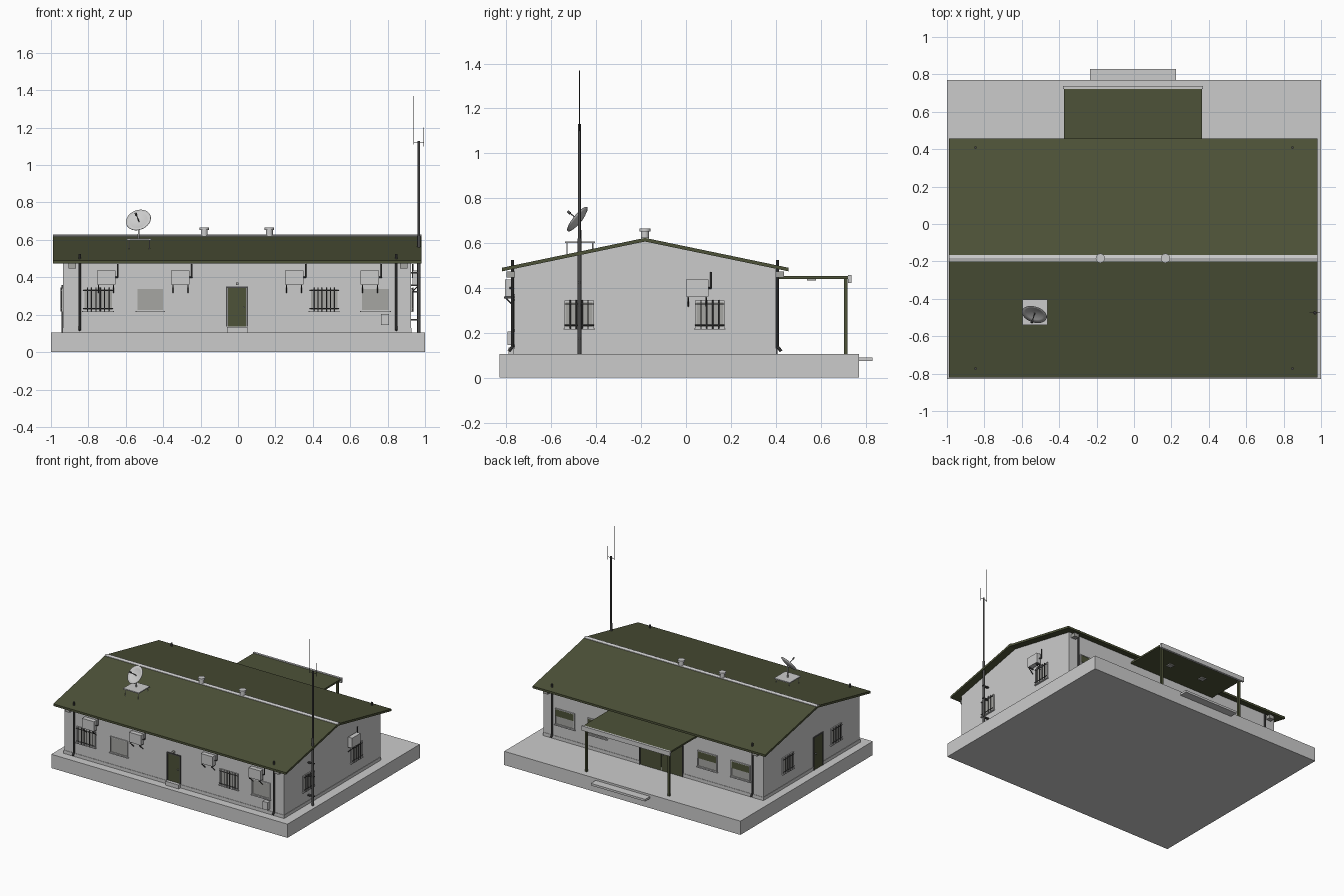
import bpy, bmesh, math
from mathutils import Vector

if "Cube" in bpy.data.objects:
    bpy.data.objects.remove(bpy.data.objects["Cube"])


def material(name, rgb):
    m = bpy.data.materials.new(name)
    m.diffuse_color = (*rgb, 1)
    m.use_nodes = True
    m.node_tree.nodes["Principled BSDF"].inputs["Base Color"].default_value = m.diffuse_color
    return m


GREEN = material("olive_paint", (0.075, 0.085, 0.04))
DARK = material("dark_metal", (0.07, 0.07, 0.07))
LIGHT = material("light_panel", (0.38, 0.38, 0.36))


def finish(name, bm, mat=None, smooth=False):
    bmesh.ops.recalc_face_normals(bm, faces=bm.faces)
    me = bpy.data.meshes.new(name)
    bm.to_mesh(me)
    bm.free()
    ob = bpy.data.objects.new(name, me)
    bpy.context.collection.objects.link(ob)
    if mat:
        me.materials.append(mat)
    if smooth:
        bpy.ops.object.select_all(action='DESELECT')
        ob.select_set(True)
        bpy.context.view_layer.objects.active = ob
        bpy.ops.object.shade_smooth_by_angle(angle=math.radians(40))
    return ob


def box(name, x0, x1, y0, y1, z0, z1, mat=None):
    bm = bmesh.new()
    bmesh.ops.create_cube(bm, size=1)
    for v in bm.verts:
        v.co = ((x0 + x1) / 2 + v.co.x * (x1 - x0),
                (y0 + y1) / 2 + v.co.y * (y1 - y0),
                (z0 + z1) / 2 + v.co.z * (z1 - z0))
    return finish(name, bm, mat)


def rod(name, a, b, r, mat=None, r2=None, seg=12):
    a, b = Vector(a), Vector(b)
    bm = bmesh.new()
    bmesh.ops.create_cone(bm, cap_ends=True, segments=seg, radius1=r,
                          radius2=r if r2 is None else r2, depth=(b - a).length)
    q = (b - a).to_track_quat('Z', 'Y')
    for v in bm.verts:
        v.co = q @ v.co + (a + b) / 2
    return finish(name, bm, mat, True)


def extrude_x(name, profile, x0, x1, mat=None):
    bm = bmesh.new()
    f = bm.faces.new([bm.verts.new((x0, y, z)) for y, z in profile])
    ext = bmesh.ops.extrude_face_region(bm, geom=[f])
    for v in ext["geom"]:
        if isinstance(v, bmesh.types.BMVert):
            v.co.x = x1
    return finish(name, bm, mat)


# Building extents
XL, XR, YF, YB, RIDGE, FLOOR = -0.935, 0.925, -0.765, 0.40, -0.183, 0.105


def on_wall(wall, u, d, z):
    """Point at u along a wall, d outward from it, z up."""
    return {"front": (u, YF - d, z), "back": (u, YB + d, z),
            "left": (XL - d, u, z), "right": (XR + d, u, z)}[wall]


def wall_box(name, wall, u0, u1, z0, z1, d0, d1, mat=None):
    a, b = on_wall(wall, u0, d0, z0), on_wall(wall, u1, d1, z1)
    (x0, x1), (y0, y1), (z0, z1) = [sorted(p) for p in zip(a, b)]
    return box(name, x0, x1, y0, y1, z0, z1, mat)


def wall_rod(name, wall, p, q, r, mat=None):
    return rod(name, on_wall(wall, *p), on_wall(wall, *q), r, mat, seg=8)


def window(wall, u0, u1, bars=0, shutter=False, z0=0.22, z1=0.343):
    n = wall + "_window"
    t = 0.006
    wall_box(n + "_pane", wall, u0, u1, z0, z1, -0.01, 0.003, LIGHT)
    for z in (z0, z1 - t):
        wall_box(n + "_rail", wall, u0, u1, z, z + t, 0, 0.008)
    for u in (u0, u1 - t):
        wall_box(n + "_stile", wall, u, u + t, z0, z1, 0, 0.008)
    wall_box(n + "_sill", wall, u0 - 0.005, u1 + 0.005, z0 - 0.006, z0, 0, 0.012)
    if shutter:
        wall_box(n + "_shutter", wall, u0 + t, u1 - t, 0.285, z1 - t, 0, 0.006, GREEN)
    for i in range(bars):
        u = u0 + (u1 - u0) * (i + 1) / (bars + 1)
        wall_rod(n + "_bar", wall, (u, 0.011, z0 - 0.003), (u, 0.011, z1 + 0.003), 0.0028, DARK)
    if bars:
        for z in (z0 + 0.014, z1 - 0.014):
            wall_rod(n + "_crossbar", wall, (u0, 0.011, z), (u1, 0.011, z), 0.0025, DARK)


def door(wall, u0, u1, z0, z1, leaves=1):
    t = 0.008
    n = wall + "_door"
    w = (u1 - u0) / leaves
    for i in range(leaves):
        wall_box(n + "_leaf", wall, u0 + i * w + 0.001, u0 + (i + 1) * w - 0.001, z0, z1, -0.01, 0.004, GREEN)
    wall_box(n + "_lintel", wall, u0 - t, u1 + t, z1, z1 + t, 0, 0.008, DARK)
    for u in (u0 - t, u1):
        wall_box(n + "_jamb", wall, u, u + t, z0, z1, 0, 0.008, DARK)
    h = u0 + w - 0.014
    wall_rod(n + "_handle", wall, (h, 0.0, (z0 + z1) / 2), (h, 0.014, (z0 + z1) / 2), 0.005, LIGHT)


def air_conditioner(wall, u0, u1):
    n = wall + "_ac"
    wall_box(n + "_unit", wall, u0, u1, 0.362, 0.437, 0.008, 0.042)
    for u in (u0 + 0.01, u1 - 0.01):
        wall_box(n + "_arm", wall, u - 0.003, u + 0.003, 0.354, 0.362, 0, 0.045, DARK)
        wall_rod(n + "_strut", wall, (u, 0.04, 0.356), (u, 0.001, 0.318), 0.003, DARK)
    e = u1 + 0.012
    wall_rod(n + "_pipe", wall, (e, 0.008, 0.4), (e, 0.008, 0.472), 0.004, DARK)
    wall_rod(n + "_hose", wall, (u1, 0.02, 0.4), (e, 0.008, 0.4), 0.004, DARK)


# Ground slab, rear step, walls and plinth
box("slab", -1, 1, -0.83, 0.77, 0, FLOOR)
box("rear_step", -0.235, 0.225, 0.76, 0.83, 0.074, 0.09)
extrude_x("walls", [(YF, FLOOR), (YB, FLOOR), (YB, 0.488), (RIDGE, 0.61), (YF, 0.488)], XL, XR)
box("plinth", XL - 0.003, XR + 0.003, YF - 0.003, YB + 0.003, FLOOR, 0.13)

# Roof sheets, ridge cap and vents
extrude_x("roof", [(-0.82, 0.474), (-0.82, 0.49), (RIDGE, 0.623), (0.457, 0.49), (0.457, 0.474), (RIDGE, 0.607)],
          -0.99, 0.98, GREEN)
extrude_x("ridge_cap", [(-0.2, 0.618), (-0.2, 0.623), (RIDGE, 0.628), (-0.165, 0.623), (-0.165, 0.618)], -0.99, 0.98)
for x in (-0.18, 0.168):
    rod("roof_vent", (x, RIDGE, 0.61), (x, RIDGE, 0.652), 0.018, seg=16)
    rod("roof_vent_cap", (x, RIDGE, 0.652), (x, RIDGE, 0.666), 0.025, seg=16)

# Rear canopy
box("canopy_roof", -0.375, 0.364, 0.395, 0.725, 0.44, 0.453, GREEN)
box("canopy_fascia", -0.38, 0.369, 0.722, 0.738, 0.422, 0.457)
for x in (-0.355, 0.345):
    box("canopy_post", x - 0.008, x + 0.008, 0.703, 0.719, FLOOR, 0.44, GREEN)
for x in (-0.15, 0.14):
    box("canopy_lamp", x - 0.02, x + 0.02, 0.54, 0.58, 0.433, 0.441, LIGHT)

# Windows
for u0, u1, bars in ((-0.828, -0.668, 6), (-0.544, -0.394, 0), (0.383, 0.539, 6), (0.657, 0.812, 0)):
    window("front", u0, u1, bars)
for wall in ("left", "right"):
    window(wall, -0.542, -0.41, 4)
    window(wall, 0.04, 0.172, 4)
for u0, u1 in ((-0.825, -0.664), (-0.545, -0.38), (0.387, 0.55), (0.66, 0.825)):
    window("back", u0, u1, shutter=True)

# Doors
door("front", -0.055, 0.045, 0.137, 0.343)
box("front_door_step", -0.06, 0.05, YF - 0.025, YF, FLOOR, 0.135)
box("front_door_lamp", -0.012, 0.004, YF - 0.02, YF, 0.36, 0.373, LIGHT)
door("left", -0.31, -0.21, FLOOR, 0.35)
door("back", -0.25, 0.105, FLOOR, 0.35, 2)

# Air conditioners and meter box
for u0 in (-0.755, -0.358, 0.25, 0.655):
    air_conditioner("front", u0, u0 + 0.1)
air_conditioner("right", 0.0, 0.1)
wall_box("meter_box", "front", 0.765, 0.807, 0.145, 0.205, 0, 0.03)

# Corner pipes with angled outlets, and floodlights beside them
for wall, s in (("front", -1), ("front", 1), ("back", -1), ("back", 1)):
    u = 0.847 * s
    wall_rod("corner_pipe", wall, (u, 0.008, 0.135), (u, 0.008, 0.525), 0.007, DARK)
    wall_rod("pipe_outlet", wall, (u, 0.008, 0.138), (u, 0.024, 0.118), 0.007, DARK)
    c = 0.886 * s
    wall_box("floodlight", wall, c - 0.02, c + 0.02, 0.447, 0.474, 0, 0.036, LIGHT)

# Antenna mast with whips and wall brackets
MX, MY = 0.967, -0.475
rod("mast_lower", (MX, MY, FLOOR), (MX, MY, 0.62), 0.009, DARK)
rod("mast_upper", (MX, MY, 0.62), (MX, MY, 1.13), 0.0065, DARK)
for z in (0.17, 0.32, 0.42):
    box("mast_bracket", XR, MX + 0.01, MY - 0.008, MY + 0.008, z, z + 0.008, DARK)
for x, z0, z1 in ((0.94, 1.11, 1.37), (0.994, 1.1, 1.2)):
    rod("whip_antenna", (x, MY, z0), (x, MY, z1), 0.002, DARK, seg=6)
    rod("whip_arm", (MX, MY, 1.12), (x, MY, 1.12), 0.002, DARK, seg=6)

# Satellite dish on a small roof stand
box("dish_stand_top", -0.595, -0.462, -0.54, -0.405, 0.6, 0.608)
for x in (-0.583, -0.474):
    for y in (-0.53, -0.415):
        rod("dish_stand_leg", (x, y, 0.54), (x, y, 0.602), 0.003, seg=8)
N = Vector((-0.25, -0.75, 0.6)).normalized()
C = Vector((-0.532, -0.482, 0.705))
R = 0.068
bm = bmesh.new()
q = N.to_track_quat('Z', 'Y')
rings = [[bm.verts.new(C + q @ Vector((R * k * math.cos(a), R * k * math.sin(a), 0.014 * (k * k - 0.7))))
          for a in [math.tau * i / 32 for i in range(32)]] for k in (0.05, 0.35, 0.7, 1)]
for A, B in zip(rings, rings[1:]):
    for i in range(32):
        bm.faces.new((A[i], A[i - 1], B[i - 1], B[i]))
bm.faces.new(rings[0])
dish = finish("dish", bm, None, True)
dish.modifiers.new("thickness", 'SOLIDIFY').thickness = 0.003
rod("dish_post", (-0.532, -0.47, 0.606), C - N * 0.012, 0.005)
rod("dish_feed_arm", C - N * 0.008, C + N * 0.05, 0.0025, DARK, seg=8)
rod("dish_feed", C + N * 0.045, C + N * 0.06, 0.006, DARK)
